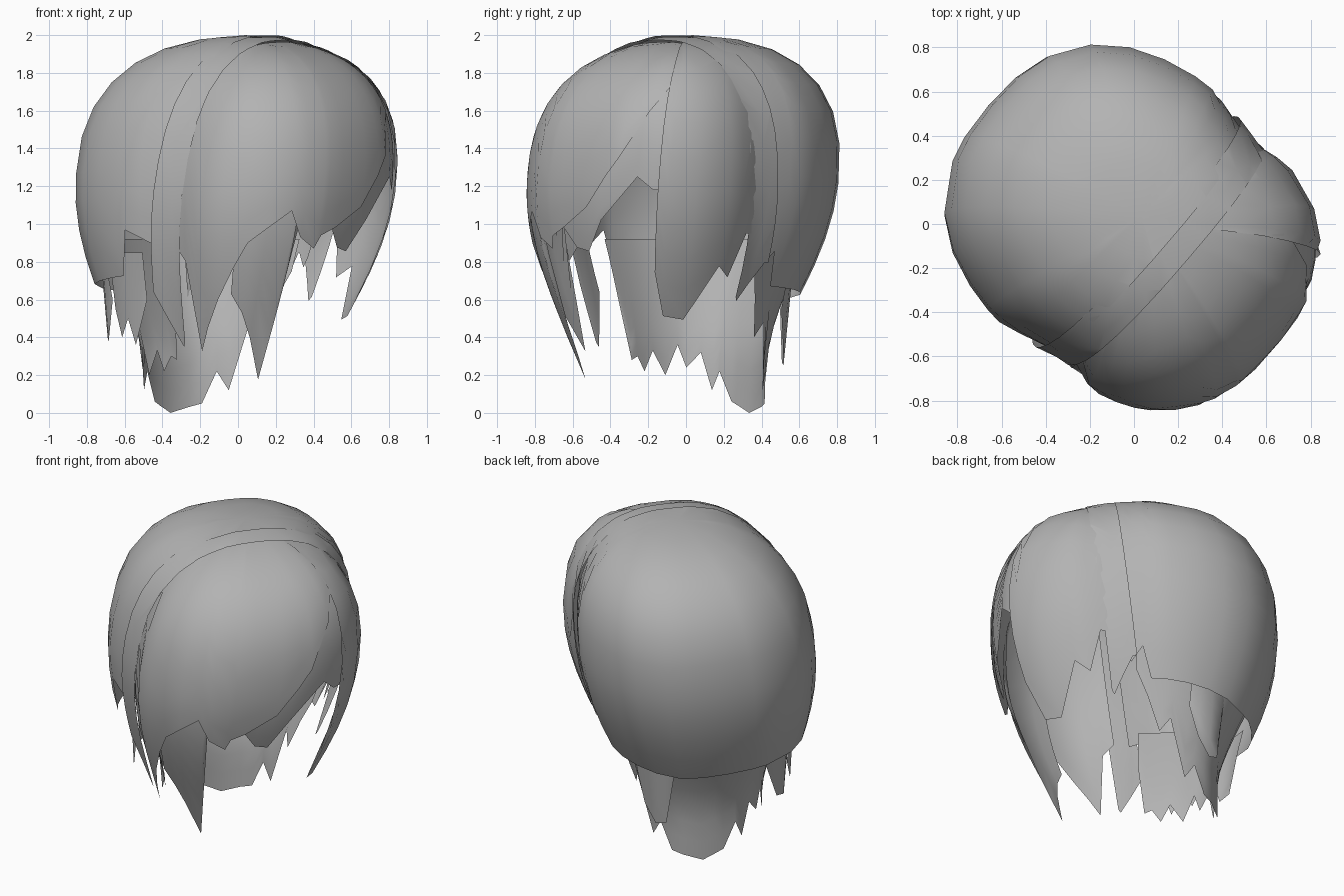
import bpy, bmesh, math
from mathutils import Vector

if "Cube" in bpy.data.objects:
    bpy.data.objects.remove(bpy.data.objects["Cube"])

# Head frame: F = where the face looks, S = towards one ear; the head is turned
F = Vector((0.76, -0.65, 0))
S = Vector((0.65, 0.76, 0))
CZ, H, A, B = 1.25, 0.74, 0.85, 0.71      # equator height, crown height, half length, half width
LEAN = 0.10                               # sideways tilt of the head

hair = bpy.data.materials.new("hair_grey")
hair.diffuse_color = (0.45, 0.45, 0.45, 1)
hair.use_nodes = True
hair.node_tree.nodes["Principled BSDF"].inputs["Base Color"].default_value = hair.diffuse_color


def outline(deg):
    """Plan radius of the rounded-oval head at an angle from the face."""
    t = math.radians(deg)
    n = 2.5
    return (abs(math.cos(t) / A) ** n + abs(math.sin(t) / B) ** n) ** (-1 / n)


def place(deg, ratio, z, lean=LEAN, width=1.0):
    t = math.radians(deg)
    r = outline(deg) * ratio
    s = r * math.sin(t) * width - 0.02 + lean * (z - CZ)
    return F * (r * math.cos(t)) + S * s + Vector((0, 0, z))


def lookup(profile, x):
    for (x0, y0), (x1, y1) in zip(profile, profile[1:]):
        if x0 <= x <= x1:
            return y0 + (y1 - y0) * (x - x0) / (x1 - x0)
    return profile[-1][1]


def head_point(deg, w):
    """w runs 0..1 over the crown, then on downwards in units of height."""
    if w <= 1:
        p = w * math.pi / 2
        e = 2 / 2.4
        return place(deg, math.sin(p) ** e, CZ + H * max(0, math.cos(p)) ** e)
    d = w - 1
    return place(deg, 1 - 0.55 * d ** 2 + 0.15 * d ** 4, CZ - d)


def arc_for(z):
    if z <= CZ:
        return 1 + CZ - z
    return math.acos(((z - CZ) / H) ** 1.2) / (math.pi / 2)


def columns(profile):
    """Profile angles plus regular steps, so lock tips stay sharp."""
    lo, hi = profile[0][0], profile[-1][0]
    xs = {x for x, _ in profile}
    for k in range(-20, 40):
        x = k * 12
        if lo < x < hi and all(abs(x - q) > 4 for q in xs):
            xs.add(x)
    return sorted(xs)


def band_distance(co, offset):
    """Signed distance in front of the tilted parting line."""
    return co.dot(F) - offset - 0.12 * (co.z - CZ)


def sheet(name, profile, fn, rows=11, keep=(), flare=0.0, pinch=0.0, edge=0.0, scale=1.0):
    bm = bmesh.new()
    grid = []
    for deg in columns(profile):
        end = lookup(profile, deg)
        grid.append([bm.verts.new(fn(deg, end, k / rows)) for k in range(rows + 1)])
    for c0, c1 in zip(grid, grid[1:]):
        for k in range(rows):
            bm.faces.new((c0[k], c0[k + 1], c1[k + 1], c1[k]))
    bmesh.ops.remove_doubles(bm, verts=bm.verts, dist=0.0005)
    # cut along the parting lines
    for offset, front in keep:
        n = F - Vector((0, 0, 0.12))
        bmesh.ops.bisect_plane(bm, geom=bm.verts[:] + bm.edges[:] + bm.faces[:],
                               plane_co=F * offset + Vector((0, 0, CZ)), plane_no=n,
                               clear_inner=front, clear_outer=not front)
    # lift the rim so layers overlap like tiles, and draw the sides in at the parting
    c = Vector((0, 0, CZ))
    for v in bm.verts:
        dist = abs(band_distance(v.co, edge))
        v.co = c + (v.co - c) * (scale + flare * max(0, 1 - dist / 0.4))
        v.co -= S * (v.co.dot(S) * pinch * max(0, 1 - dist / 0.25))
    bmesh.ops.recalc_face_normals(bm, faces=bm.faces)
    far = max(bm.faces, key=lambda f: (f.calc_center_median() - c).length)
    if far.normal.dot(far.calc_center_median() - c) < 0:
        bmesh.ops.reverse_faces(bm, faces=bm.faces)
    for f in bm.faces:
        f.smooth = True
    me = bpy.data.meshes.new(name)
    bm.to_mesh(me)
    bm.free()
    me.materials.append(hair)
    ob = bpy.data.objects.new(name, me)
    bpy.context.collection.objects.link(ob)
    return ob


def from_crown(deg, end, t):
    return head_point(deg, arc_for(end) * t)


def from_rim(deg, end, t):
    w0 = arc_for(1.75)
    return head_point(deg, w0 + (arc_for(end) - w0) * t)


def nape(deg, end, t):
    """Waisted neck hair hanging inside the back shell."""
    z = 0.92 + (end - 0.92) * t
    k = min(1, max(0, (z - 0.3) / 0.62))
    return place(deg, 0.58 + 0.27 * k ** 1.3, z, 0.03, 0.92)


def hanging(ratio, top):
    """Nearly vertical short lock."""
    return lambda deg, end, t: place(deg, ratio - 0.05 * t, top + (end - top) * t, 0.03)


# Back of the hair, cut at the parting
sheet("back_hair", [(0, 1.0), (70, 0.98), (84, 0.95), (89, 0.78), (95, 0.86), (100, 0.68),
                    (157, 0.61), (200, 0.66), (250, 0.73), (256, 0.97), (276, 0.86), (360, 1.0)],
      from_crown, keep=[(0.08, False)], flare=0.022, pinch=0.10, edge=0.08)

# Narrow overlapping strip at the parting
sheet("parting_strip", [(0, 1.0), (68, 0.8), (79, 0.6), (90, 0.8), (262, 0.75), (272, 0.5),
                        (280, 0.36), (292, 0.6), (360, 1.0)],
      from_crown, rows=13, keep=[(0.03, True), (0.2, False)], flare=0.012, pinch=0.085, edge=0.17)

# Fringe with a long lock on one side, swept up on the other
sheet("fringe", [(-85, 0.95), (-73, 0.8), (-65, 0.32), (-54, 0.6), (-43, 0.9), (-28, 1.07),
                 (-23, 0.93), (-16, 0.87), (-14, 0.94), (-8, 0.98), (4, 1.09), (17, 1.36),
                 (26, 1.6), (33, 1.74), (50, 1.78), (85, 1.8)],
      from_crown, keep=[(0.17, True)], flare=-0.01, pinch=0.075, edge=0.17)

# Long lock curling in below the fringe
sheet("front_lock", [(-48, 0.62), (-42, 0.52), (-26, 0.16), (-25, 0.45), (-24, 0.98)],
      from_rim, scale=0.985)

# Layer under the swept fringe
sheet("under_fringe", [(-10, 1.0), (-3, 0.87), (3, 0.85), (10, 1.02), (24, 1.25), (30, 1.18),
                       (36, 1.18)], from_rim, scale=0.985)

# Side panel ending in a blunt lock
sheet("side_panel", [(32, 0.75), (36, 0.52), (46, 0.5), (60, 0.78), (67, 0.72), (74, 0.95),
                     (85, 0.95)],
      from_crown, keep=[(0.17, True)], flare=-0.008, pinch=0.075, edge=0.17, scale=1.01)

# Nape hair with ragged tips
sheet("nape_hair", [(92, 0.75), (100, 0.6), (110, 0.4), (117, 0.48), (130, 0.12), (138, 0.22),
                    (147, 0.05), (170, 0.0), (186, 0.06), (196, 0.22), (201, 0.12), (209, 0.32),
                    (218, 0.24), (224, 0.36), (232, 0.2), (242, 0.33), (249, 0.22), (256, 0.3),
                    (262, 0.28), (268, 0.65)], nape, rows=8)

# Short locks lying over the nape
sheet("nape_lock_a", [(128, 0.55), (134, 0.36), (142, 0.25), (149, 0.27), (155, 0.6)],
      hanging(0.72, 0.8), rows=5)
sheet("nape_lock_b", [(206, 0.62), (213, 0.4), (220, 0.38), (226, 0.6)],
      hanging(0.83, 0.8), rows=5)
sheet("nape_lock_c", [(228, 0.55), (236, 0.4), (241, 0.5), (248, 0.36), (256, 0.6)],
      hanging(0.82, 0.85), rows=5)
